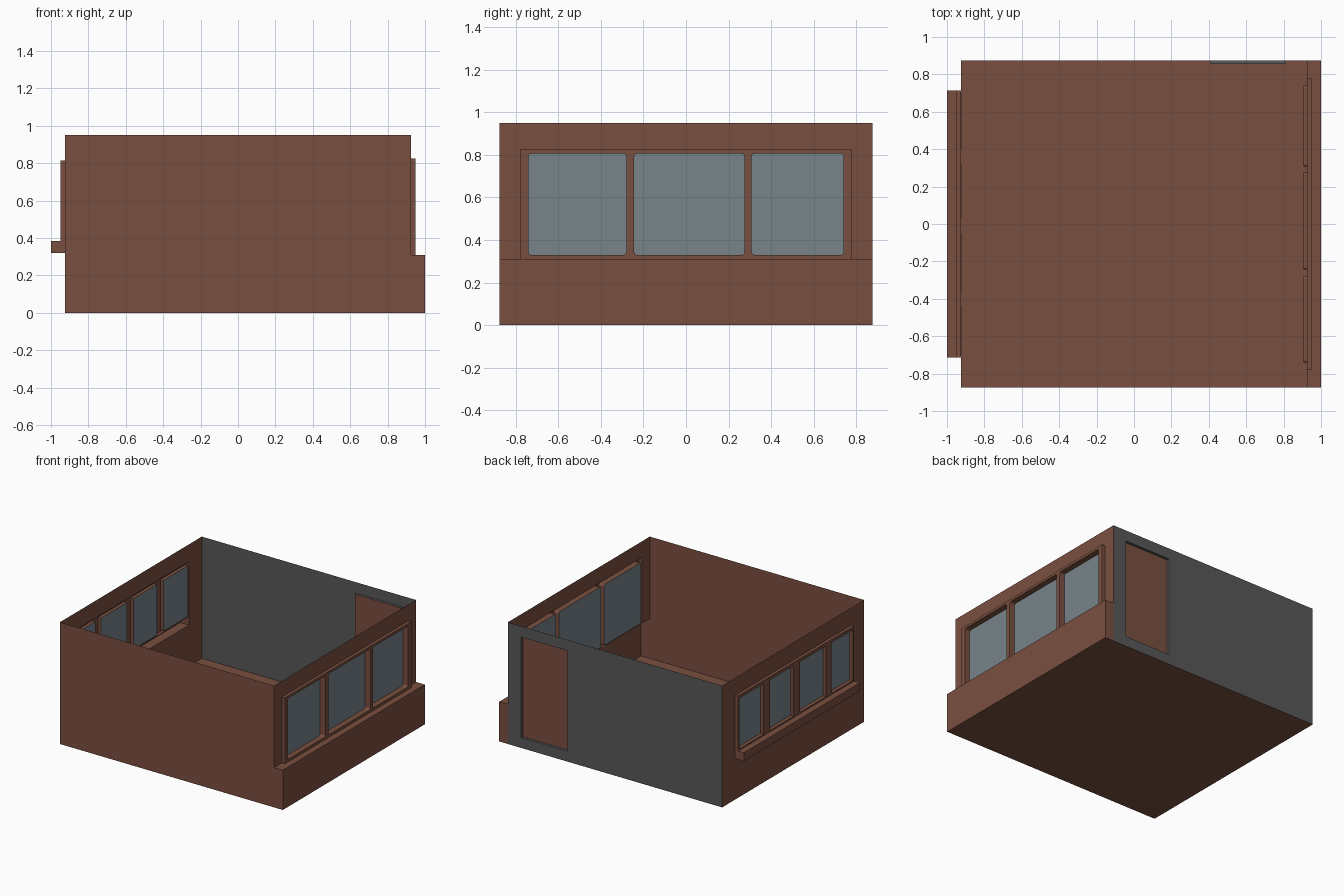
import bpy, bmesh, math
from mathutils import Vector

if "Cube" in bpy.data.objects:
    bpy.data.objects.remove(bpy.data.objects["Cube"])


def material(name, srgb):
    m = bpy.data.materials.new(name)
    m.diffuse_color = [((c / 255 + 0.055) / 1.055) ** 2.4 for c in srgb] + [1]
    m.use_nodes = True
    m.node_tree.nodes["Principled BSDF"].inputs["Base Color"].default_value = m.diffuse_color
    return m


BROWN = material("brown plaster", (122, 79, 64))
GREY = material("dark grey wall", (88, 88, 88))
GLASS = material("grey blue glass", (119, 132, 138))


def point(axis, d, u, v):
    p = [u, v]
    p.insert(axis, d)
    return p


class Part:
    """Collects thin faces, each turned towards a given direction."""
    def __init__(self, name, mat):
        self.name, self.mat, self.bm = name, mat, bmesh.new()

    def face(self, pts, out):
        f = self.bm.faces.new([self.bm.verts.new(p) for p in pts])
        f.normal_update()
        if f.normal.dot(Vector(out)) < 0:
            f.normal_flip()

    def panel(self, axis, d, sign, rect, holes=()):
        # flat rectangle (u0, u1, v0, v1) with rectangular holes
        out = [0, 0, 0]
        out[axis] = sign
        us = sorted({r[i] for r in [rect, *holes] for i in (0, 1)})
        vs = sorted({r[i] for r in [rect, *holes] for i in (2, 3)})
        for a, b in zip(us, us[1:]):
            for c, e in zip(vs, vs[1:]):
                mu, mv = (a + b) / 2, (c + e) / 2
                if any(h[0] < mu < h[1] and h[2] < mv < h[3] for h in holes):
                    continue
                self.face([point(axis, d, *q) for q in ((a, c), (b, c), (b, e), (a, e))], out)

    def tube(self, axis, d0, d1, ring, inward):
        # side faces joining an outline at two depths
        cx = sum(p[0] for p in ring) / len(ring)
        cy = sum(p[1] for p in ring) / len(ring)
        for p, q in zip(ring, ring[1:] + ring[:1]):
            out = Vector(point(axis, 0, (p[0] + q[0]) / 2 - cx, (p[1] + q[1]) / 2 - cy))
            n = Vector(point(axis, 0, q[1] - p[1], p[0] - q[0]))
            n = n if (n.dot(out) > 0) else -n
            self.face([point(axis, d0, *p), point(axis, d0, *q),
                       point(axis, d1, *q), point(axis, d1, *p)], -n if inward else n)

    def done(self):
        bmesh.ops.remove_doubles(self.bm, verts=self.bm.verts, dist=1e-5)
        me = bpy.data.meshes.new(self.name)
        self.bm.to_mesh(me)
        self.bm.free()
        me.materials.append(self.mat)
        bpy.context.collection.objects.link(bpy.data.objects.new(self.name, me))


def corners(r):
    return [(r[0], r[2]), (r[1], r[2]), (r[1], r[3]), (r[0], r[3])]


def arcs(r, rad, n=4):
    # four rounded corners of a rectangle, each a list of points
    res = []
    for k, (u, v) in enumerate(corners(r)):
        cu = u + rad * (1 if k in (0, 3) else -1)
        cv = v + rad * (1 if k in (0, 1) else -1)
        a0 = math.pi * (1 + k / 2)
        res.append([(cu + rad * math.cos(a0 + i * math.pi / 2 / n),
                     cv + rad * math.sin(a0 + i * math.pi / 2 / n)) for i in range(n + 1)])
    return res


def window_bank(name, sign, face_x, wall_x, glass_x, outer, openings, rad):
    # raised frame, reveals with rounded corners, and glass panes
    frame, glass = Part(name + "_frame", BROWN), Part(name + "_glass", GLASS)
    frame.panel(0, face_x, sign, outer, openings)
    frame.tube(0, wall_x, face_x, corners(outer), False)
    for o in openings:
        ring = corners(o)
        if rad:
            groups = arcs(o, rad)
            for c, g in zip(corners(o), groups):
                frame.face([point(0, face_x, *p) for p in [c] + g], (sign, 0, 0))
            ring = [p for g in groups for p in g]
        frame.tube(0, face_x, glass_x, ring, True)
        glass.face([point(0, glass_x, *p) for p in ring], (sign, 0, 0))
    frame.done()
    glass.done()


X, Y, H = 0.925, 0.875, 0.95
LEDGE = 0.31
notch = (X, 1, LEDGE, H)
door = (0.41, 0.81, 0.08, 0.865)
right_frame = (-0.78, 0.78, LEDGE, 0.825)
left_frame = (-0.715, 0.715, 0.385, 0.815)
left_sill = (-0.715, 0.715, 0.32, 0.385)

# floor
p = Part("floor", BROWN)
p.panel(2, 0, -1, (-X, 1, -Y, Y))
p.done()

# front wall, stepped over the ledge
p = Part("front_wall", BROWN)
p.panel(1, -Y, -1, (-X, 1, 0, H), [notch])
p.done()

# back wall in two colours, with its recessed door; ledge end is brown
p = Part("back_wall", GREY)
p.panel(1, Y, 1, (-X, X, 0, H), [door])
p.tube(1, Y, 0.855, corners(door), True)
p.done()
p = Part("door", BROWN)
p.panel(1, 0.855, 1, door)
p.done()

# right wall and the hollow ledge below its windows
p = Part("right_wall", BROWN)
p.panel(0, X, 1, (-Y, Y, LEDGE, H), [right_frame])
p.done()
p = Part("right_ledge", BROWN)
p.panel(0, 1, 1, (-Y, Y, 0, LEDGE))
p.panel(2, LEDGE, 1, (X, 1, -Y, Y))
p.panel(1, Y, 1, (X, 1, 0, LEDGE))
p.done()

# left wall and its hollow window sill
p = Part("left_wall", BROWN)
p.panel(0, -X, -1, (-Y, Y, 0, H), [left_frame, left_sill])
p.done()
p = Part("left_sill", BROWN)
p.panel(0, -1, -1, left_sill)
p.tube(0, -X, -1, corners(left_sill), False)
p.done()

# windows
window_bank("right_window", 1, 0.95, X, 0.905, right_frame,
            [(a, b, 0.33, 0.805) for a, b in ((-0.74, -0.28), (-0.243, 0.275), (0.308, 0.74))], 0.014)
window_bank("left_window", -1, -0.95, -X, -0.922, left_frame,
            [(a, b, 0.395, 0.79) for a, b in ((-0.7, -0.44), (-0.37, -0.05), (0.03, 0.32), (0.4, 0.7))], 0)
